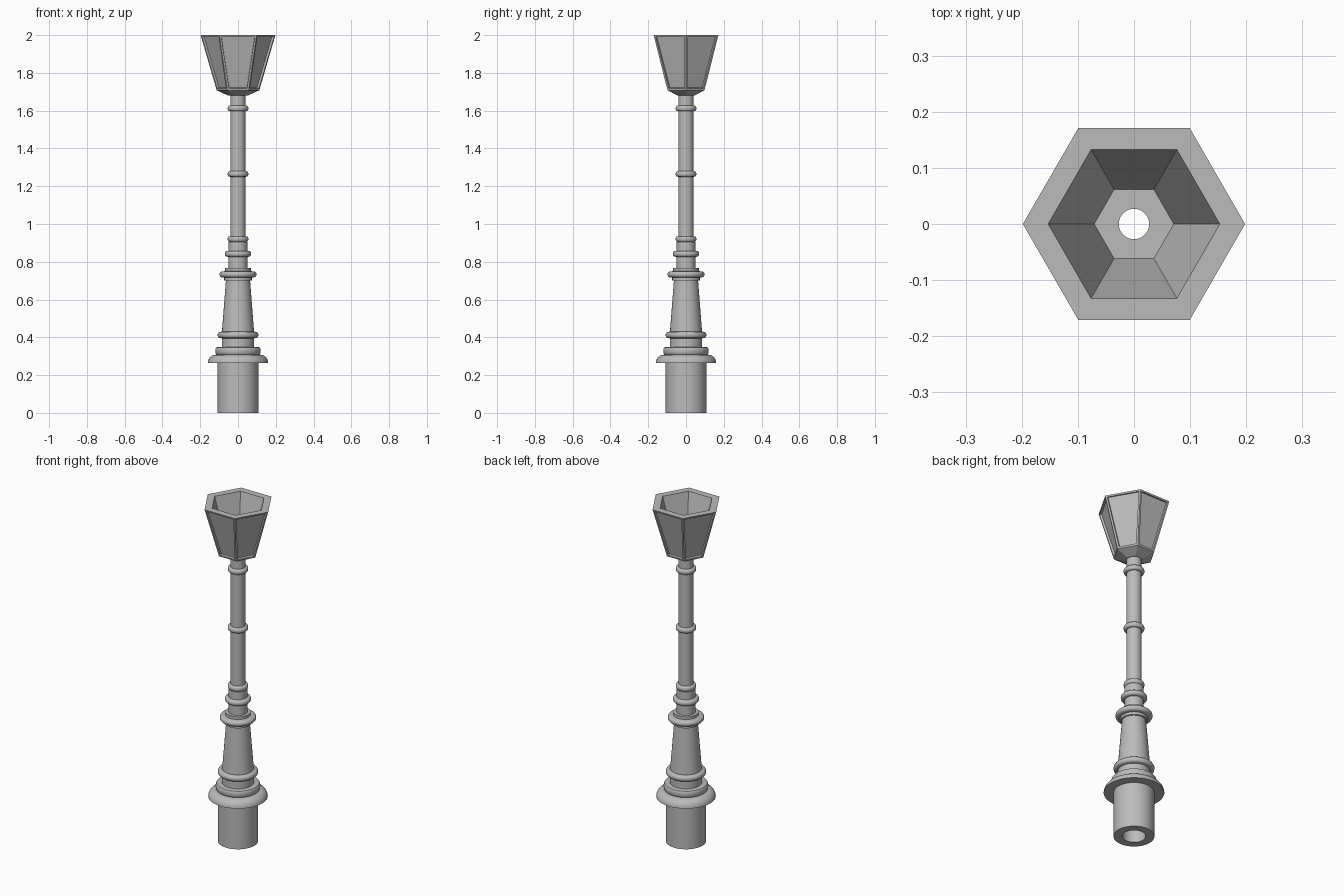
import bpy, bmesh, math

cube = bpy.data.objects.get("Cube")
if cube:
    bpy.data.objects.remove(cube, do_unlink=True)

grey = bpy.data.materials.new("grey_metal")
grey.use_nodes = True
colour = (0.5, 0.5, 0.5, 1)
grey.diffuse_color = colour
grey.node_tree.nodes["Principled BSDF"].inputs["Base Color"].default_value = colour


def bead(r, rim, z0, z1, steps=8):
    """Half-round moulding standing out from radius r to rim."""
    pts = []
    for i in range(steps + 1):
        a = math.pi * (i / steps - 0.5)
        pts.append((r + (rim - r) * math.cos(a) ** 0.6 if 0 < i < steps else r,
                    (z0 + z1) / 2 + (z1 - z0) / 2 * math.sin(a)))
    return pts


def cove_top(r, rim, z0, z1, steps=6):
    """Flat underside with a rounded upper edge."""
    h = z1 - z0
    return [(r, z0)] + [(rim - h + h * math.cos(a), z0 + h * math.sin(a))
                        for a in (math.pi / 2 * i / steps for i in range(steps + 1))]


def lathe(name, profile, sides=48, smooth=True):
    """Turn a closed (radius, height) profile around the z axis."""
    bm = bmesh.new()
    rings = []
    for i in range(sides):
        a = 2 * math.pi * i / sides
        rings.append([bm.verts.new((r * math.cos(a), r * math.sin(a), z))
                      for r, z in profile])
    n = len(profile)
    for i in range(sides):
        a, b = rings[i], rings[(i + 1) % sides]
        for k in range(n):
            m = (k + 1) % n
            bm.faces.new((a[k], b[k], b[m], a[m]))
    bmesh.ops.recalc_face_normals(bm, faces=bm.faces)
    mesh = bpy.data.meshes.new(name)
    bm.to_mesh(mesh)
    bm.free()
    mesh.materials.append(grey)
    obj = bpy.data.objects.new(name, mesh)
    bpy.context.collection.objects.link(obj)
    if smooth:
        bpy.ops.object.select_all(action='DESELECT')
        obj.select_set(True)
        bpy.context.view_layer.objects.active = obj
        bpy.ops.object.shade_smooth_by_angle(angle=math.radians(35))
    return obj


# Hollow cylindrical foot
lathe("foot", [(0.062, 0), (0.108, 0), (0.108, 0.265), (0.062, 0.265)])

# Wide flange with a smaller rounded step on top
lathe("base_flange", [(0.062, 0.265)] + cove_top(0.108, 0.16, 0.265, 0.308)
      + bead(0.108, 0.12, 0.308, 0.348) + [(0.062, 0.348)])

# Tapered pedestal with its collar
lathe("pedestal", [(0.062, 0.348), (0.086, 0.348)] + bead(0.086, 0.108, 0.395, 0.43)
      + [(0.085, 0.43), (0.064, 0.7), (0.045, 0.7)])

# Capital above the pedestal
lathe("capital", [(0.027, 0.7), (0.073, 0.7), (0.073, 0.716)]
      + bead(0.073, 0.098, 0.716, 0.75)
      + [(0.068, 0.75), (0.068, 0.766), (0.05, 0.766)]
      + bead(0.05, 0.07, 0.826, 0.858) + [(0.05, 0.905), (0.027, 0.905)])

# Slim shaft with three rings
shaft = [(0.027, 0.905)]
for z in (0.92, 1.265, 1.612):
    shaft += bead(0.04, 0.055, z - 0.015, z + 0.015)
lathe("shaft", shaft + [(0.04, 1.721), (0.027, 1.721)])

# Open six-sided lantern
lantern = lathe("lantern", [(0.035, 1.68), (0.052, 1.68), (0.113, 1.708), (0.198, 2),
                            (0.153, 2), (0.071, 1.72), (0.035, 1.72)], 6, False)

# Recessed panels on the lantern's outer sides
bm = bmesh.new()
bm.from_mesh(lantern.data)
panels = []
for f in bm.faces:
    c = f.calc_center_median()
    outward = f.normal.x * c.x + f.normal.y * c.y > 0
    if outward and 1.8 < c.z < 1.9:
        panels.append(f)
bmesh.ops.inset_individual(bm, faces=panels, thickness=0.014)
bmesh.ops.inset_individual(bm, faces=panels, thickness=0.0005, depth=-0.012)
bm.to_mesh(lantern.data)
bm.free()
